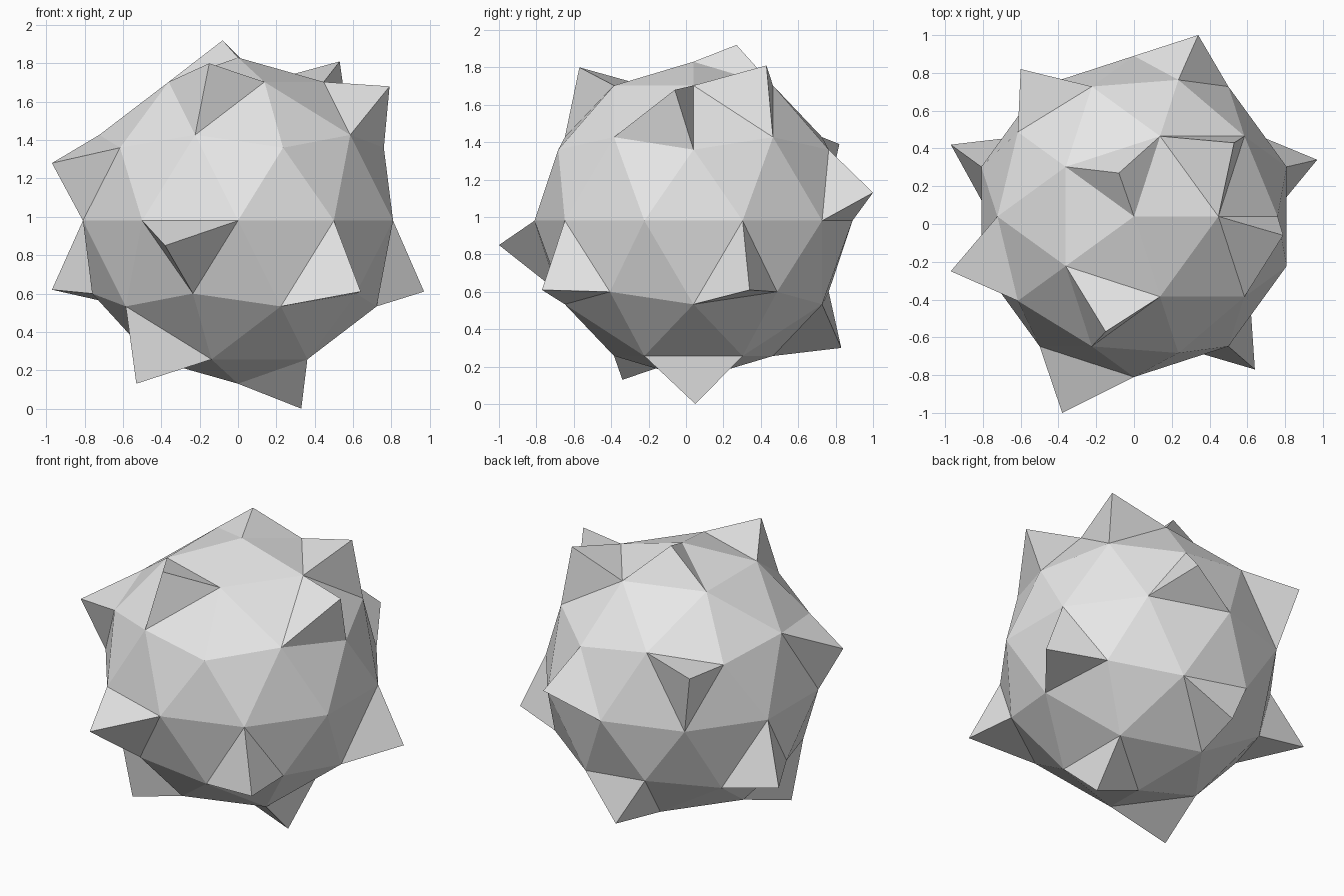
import bpy
import bmesh
from mathutils import Vector

cube = bpy.data.objects.get("Cube")
if cube:
    bpy.data.objects.remove(cube, do_unlink=True)

CENTRE = Vector((0, 0.04, 0.98))
RADIUS = 0.85

# Spike tips, grouped from the top of the ball to the bottom
TIPS = [
    (-0.08, 0.27, 1.92), (0.53, 0.43, 1.81), (-0.15, -0.57, 1.80), (0.79, -0.06, 1.68),
    (-0.60, 0.82, 1.39), (-0.97, -0.25, 1.28), (0.34, 1.00, 1.13), (-0.38, -1.00, 0.85),
    (-0.97, 0.42, 0.62), (0.97, 0.34, 0.61), (0.64, -0.77, 0.61),
    (-0.07, 0.83, 0.30), (-0.53, -0.34, 0.13), (0.33, 0.05, 0.00),
]


def make_material(name, colour):
    mat = bpy.data.materials.new(name)
    mat.use_nodes = True
    mat.diffuse_color = colour
    for node in mat.node_tree.nodes:
        if node.type == "BSDF_PRINCIPLED":
            node.inputs["Base Color"].default_value = colour
    return mat


# Low-poly ball
bm = bmesh.new()
bmesh.ops.create_icosphere(bm, subdivisions=2, radius=RADIUS)
bmesh.ops.translate(bm, verts=bm.verts, vec=CENTRE)


def raise_spike(base, tip):
    """Replace a triangle with a three-sided spike."""
    new_vert = bmesh.ops.poke(bm, faces=[base])["verts"][0]
    new_vert.co = tip


# Pick the triangle under each tip first, then raise them all
pairs = []
for point in TIPS:
    tip = Vector(point)
    aim = (tip - CENTRE).normalized()
    base = max(bm.faces, key=lambda f: aim.dot((f.calc_center_median() - CENTRE).normalized()))
    pairs.append((base, tip))
for base, tip in pairs:
    raise_spike(base, tip)

# Flat-shaded object
for face in bm.faces:
    face.smooth = False
bmesh.ops.recalc_face_normals(bm, faces=bm.faces)
mesh = bpy.data.meshes.new("spiked_ball")
bm.to_mesh(mesh)
bm.free()
mesh.materials.append(make_material("light_grey", (0.8, 0.8, 0.8, 1)))
ball = bpy.data.objects.new("spiked_ball", mesh)
bpy.context.collection.objects.link(ball)
